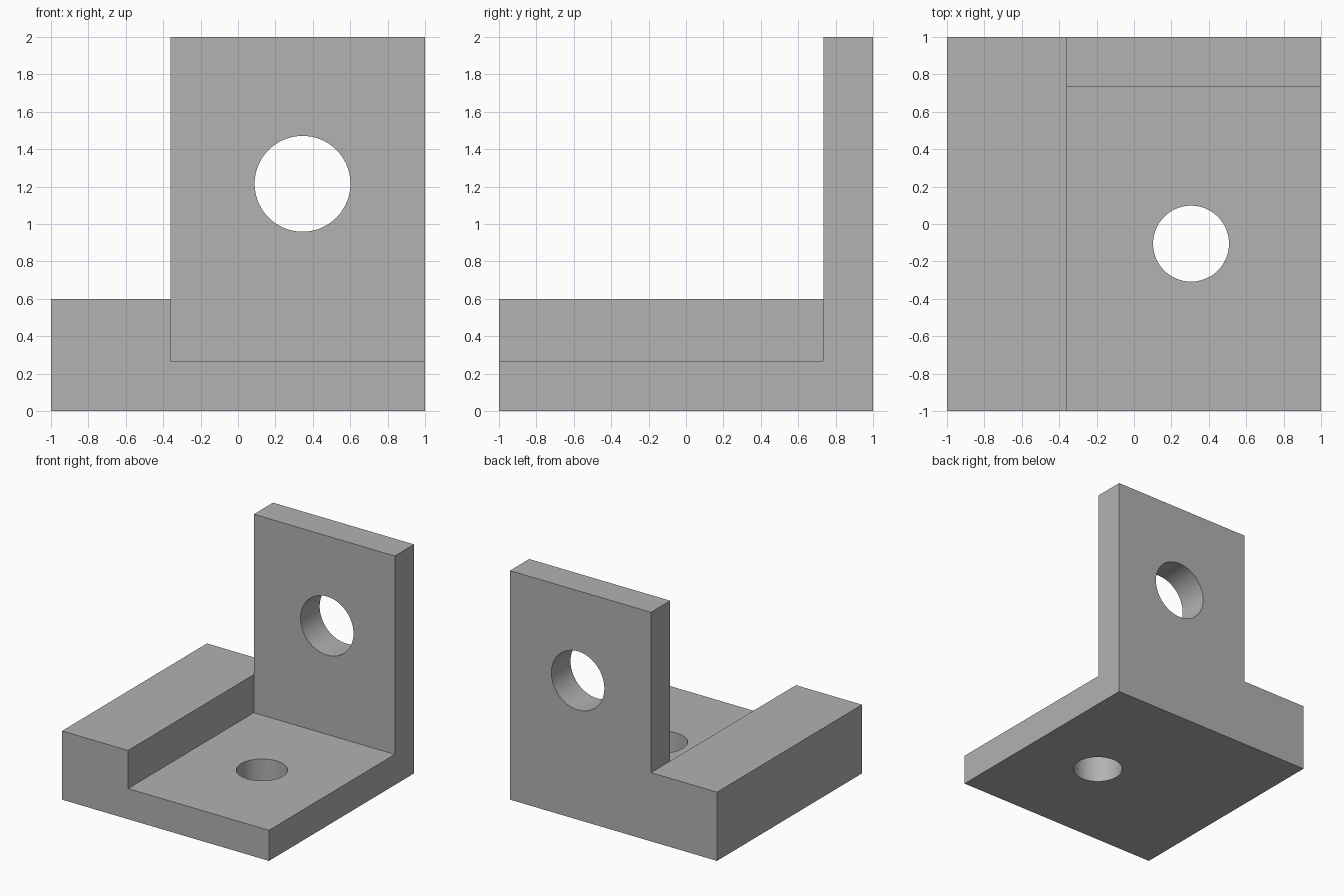
import bpy
import bmesh
import math

if "Cube" in bpy.data.objects:
    bpy.data.objects.remove(bpy.data.objects["Cube"], do_unlink=True)

STEP_X, WALL_Y = -0.362, 0.735
FLOOR_Z, STEP_Z = 0.267, 0.6

grey = bpy.data.materials.new("plain grey")
grey.use_nodes = True
colour = (0.445, 0.445, 0.445, 1)
grey.diffuse_color = colour
grey.node_tree.nodes["Principled BSDF"].inputs["Base Color"].default_value = colour


def extruded(name, outline, y0, y1):
    """Solid from an (x, z) outline swept along y."""
    bm = bmesh.new()
    face = bm.faces.new([bm.verts.new((x, y0, z)) for x, z in outline])
    swept = bmesh.ops.extrude_face_region(bm, geom=[face])["geom"]
    verts = [v for v in swept if isinstance(v, bmesh.types.BMVert)]
    bmesh.ops.translate(bm, verts=verts, vec=(0, y1 - y0, 0))
    bmesh.ops.recalc_face_normals(bm, faces=bm.faces)
    mesh = bpy.data.meshes.new(name)
    bm.to_mesh(mesh)
    bm.free()
    mesh.materials.append(grey)
    obj = bpy.data.objects.new(name, mesh)
    bpy.context.collection.objects.link(obj)
    return obj


def drill(name, centre, radius, rotation):
    bpy.ops.mesh.primitive_cylinder_add(vertices=96, radius=radius, depth=1,
                                        location=centre, rotation=rotation)
    obj = bpy.context.object
    obj.name = name
    obj.data.materials.append(grey)
    return obj


def cut(body, cutter):
    mod = body.modifiers.new(cutter.name, 'BOOLEAN')
    mod.operation = 'DIFFERENCE'
    mod.solver = 'EXACT'
    mod.object = cutter
    bpy.context.view_layer.objects.active = body
    bpy.ops.object.modifier_apply(modifier=mod.name)
    bpy.data.objects.remove(cutter, do_unlink=True)


# Body: full-depth profile with a low side step and a tall block
bracket = extruded("angle_bracket", [(-1, 0), (1, 0), (1, 2), (STEP_X, 2),
                                     (STEP_X, STEP_Z), (-1, STEP_Z)], -1, 1)

# Pocket that leaves the floor plate and the upright back wall
cut(bracket, extruded("pocket_cutter", [(STEP_X, FLOOR_Z), (3, FLOOR_Z),
                                        (3, 3), (STEP_X, 3)], -3, WALL_Y))

# Round holes through the wall and the floor
cut(bracket, drill("wall_hole_cutter", (0.345, 0.9, 1.215), 0.256, (math.pi / 2, 0, 0)))
cut(bracket, drill("floor_hole_cutter", (0.305, -0.105, 0.1), 0.203, (0, 0, 0)))

bpy.ops.object.select_all(action='DESELECT')
bracket.select_set(True)
bpy.context.view_layer.objects.active = bracket
bpy.ops.object.shade_smooth_by_angle(angle=math.radians(30))
